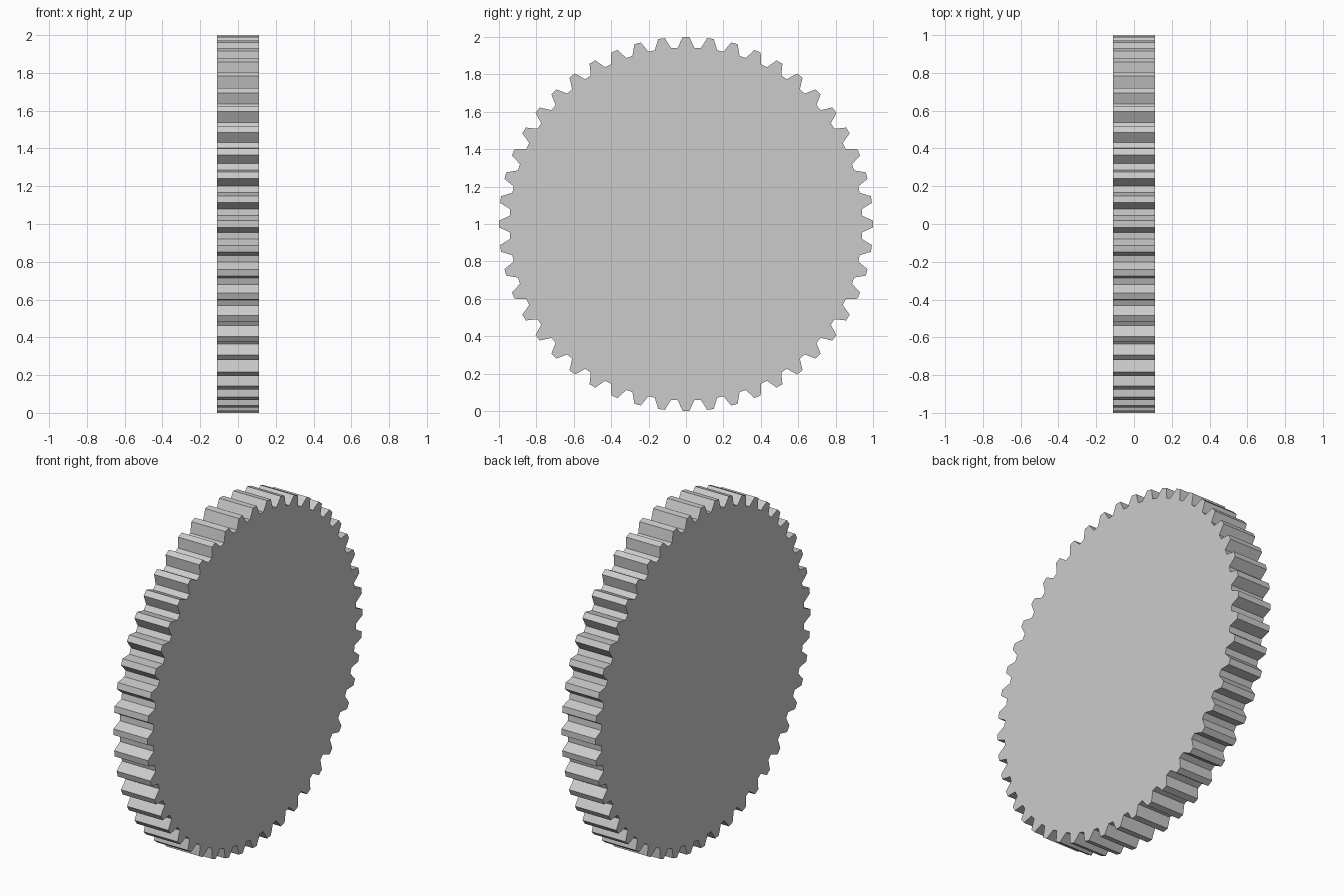
import bpy, bmesh
from math import sin, cos, pi, tau

if "Cube" in bpy.data.objects:
    bpy.data.objects.remove(bpy.data.objects["Cube"])

TEETH = 48
HALF_THICK = 0.11
R_TIP, R_ROOT = 1.0, 0.943
A_TIP, A_ROOT = 0.018, 0.047   # half angles of a tooth at tip and root

# toothed outline in the YZ plane, extruded along X
bm = bmesh.new()
outline = []
for i in range(TEETH):
    a = i * tau / TEETH
    for r, d in ((R_ROOT, -A_ROOT), (R_TIP, -A_TIP), (R_TIP, A_TIP), (R_ROOT, A_ROOT)):
        outline.append(bm.verts.new((-HALF_THICK, r * cos(a + d), 1 + r * sin(a + d))))
face = bm.faces.new(outline)
ext = bmesh.ops.extrude_face_region(bm, geom=[face], use_keep_orig=True)
moved = [g for g in ext["geom"] if isinstance(g, bmesh.types.BMVert)]
bmesh.ops.translate(bm, verts=moved, vec=(2 * HALF_THICK, 0, 0))
bmesh.ops.recalc_face_normals(bm, faces=bm.faces)

mesh = bpy.data.meshes.new("gear_wheel")
bm.to_mesh(mesh)
bm.free()
gear = bpy.data.objects.new("gear_wheel", mesh)
bpy.context.collection.objects.link(gear)
